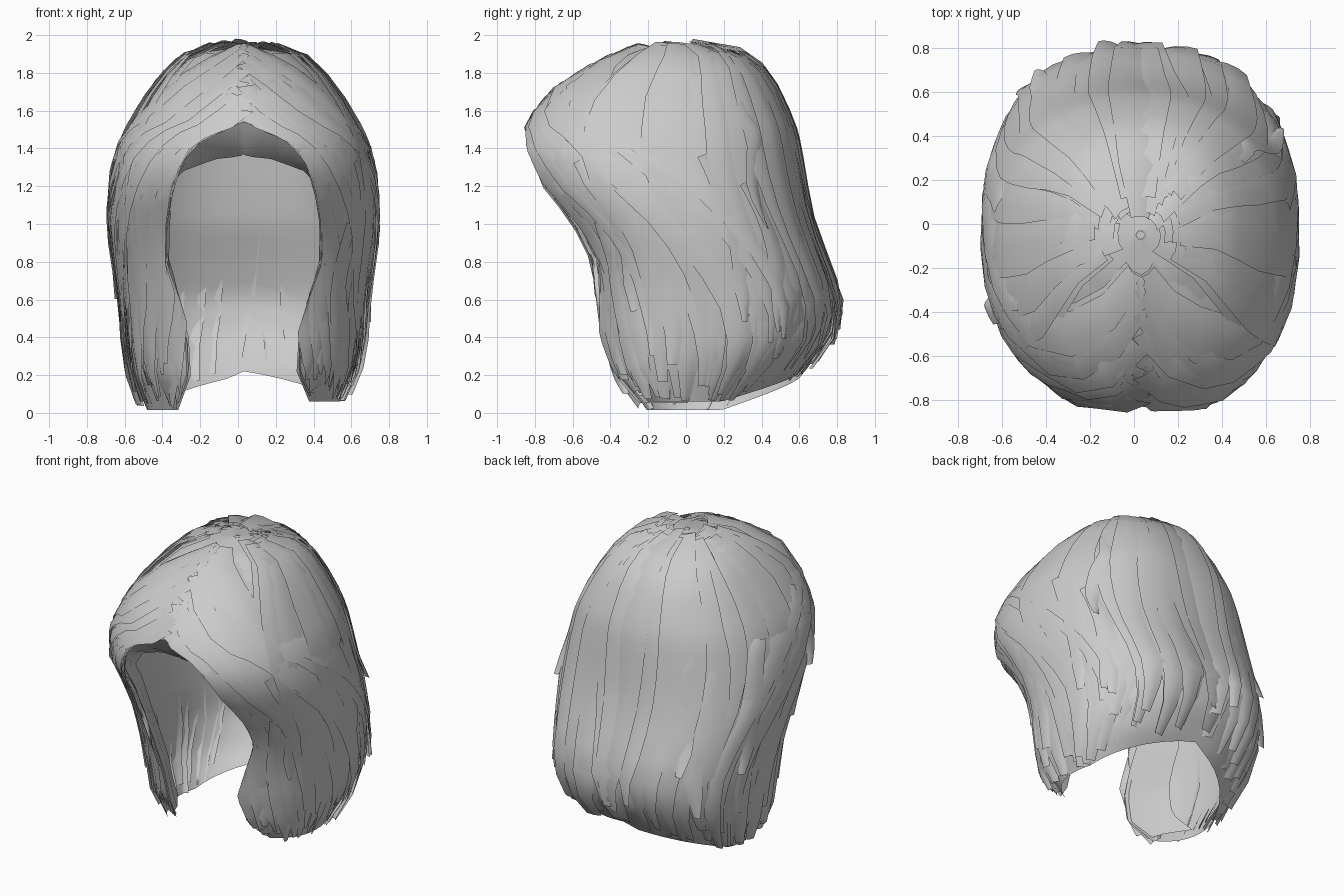
import bpy, bmesh, math, random
from mathutils import Vector

random.seed(11)
cube = bpy.data.objects.get("Cube")
if cube:
    bpy.data.objects.remove(cube, do_unlink=True)

hair = bpy.data.materials.new("hair_grey")
hair.use_nodes = True
hair.diffuse_color = (0.6, 0.6, 0.6, 1)
hair.node_tree.nodes["Principled BSDF"].inputs["Base Color"].default_value = (0.6, 0.6, 0.6, 1)

# Horizontal rings from crown to hem: height, half width, front y, back y, half opening
RINGS = [
    (1.96, .02, -.07, -.03, 0), (1.92, .26, -.28, .25, 0), (1.83, .38, -.48, .39, 0),
    (1.70, .49, -.70, .48, 0), (1.54, .59, -.82, .55, 0), (1.48, .62, -.84, .57, .20),
    (1.38, .66, -.87, .59, .33), (1.20, .69, -.81, .62, .40), (1.00, .70, -.63, .66, .43),
    (.80, .67, -.53, .74, .43), (.60, .64, -.50, .81, .36), (.40, .63, -.47, .78, .30),
    (.22, .60, -.42, .64, .29), (.06, .53, -.29, .42, .36)]
LAST = len(RINGS) - 1
POWER = 2 / 2.3
SHIFT = .03


def ring(v):
    v = min(max(v, 0), LAST)
    i = min(int(v), LAST - 1)
    return [a + (b - a) * (v - i) for a, b in zip(RINGS[i], RINGS[i + 1])]


def opening(v):
    """Angle from the front at which the hair begins."""
    _, half, _, _, gap = ring(v)
    return math.asin(min(1, (gap / half) ** (1 / POWER)))


def hem(theta):
    """The hem is a little higher at the back."""
    return LAST - max(0, (theta - 1.9) / (math.pi - 1.9))


def surface(theta, v, side, off=0):
    z, half, front, back, _ = ring(v)
    s, c = math.sin(theta), math.cos(theta)
    off_side = off * min(1, v)
    x = (half + off_side) * math.copysign(abs(s) ** POWER, s)
    y = (front + back) / 2 - ((back - front) / 2 + off_side) * math.copysign(abs(c) ** POWER, c)
    z += off * max(0, 1 - v / 4)
    if side < 0:
        # The right side is fuller at the neck and hangs lower
        if 3 < v < 11:
            y += .08 * max(0, s * c) * math.sin((v - 3) * math.pi / 4)
        z -= .045 * min(1, max(0, v - 11) / 2)
    return Vector((SHIFT + side * x, y, z))


def add_grid(bm, rows):
    """Skin a list of rows of points with quads."""
    verts = [[bm.verts.new(p) for p in row] for row in rows]
    for r0, r1 in zip(verts, verts[1:]):
        for i in range(len(r0) - 1):
            bm.faces.new((r0[i], r0[i + 1], r1[i + 1], r1[i]))


def finish(name, bm):
    bmesh.ops.remove_doubles(bm, verts=bm.verts, dist=.0005)
    bmesh.ops.recalc_face_normals(bm, faces=bm.faces)
    mesh = bpy.data.meshes.new(name)
    bm.to_mesh(mesh)
    bm.free()
    mesh.materials.append(hair)
    obj = bpy.data.objects.new(name, mesh)
    bpy.context.collection.objects.link(obj)
    bpy.ops.object.select_all(action='DESELECT')
    obj.select_set(True)
    bpy.context.view_layer.objects.active = obj
    bpy.ops.object.shade_smooth_by_angle(angle=math.radians(50))


def add_card(bm, path, width, off, side, flare):
    """A tapered lock lying on the head surface, one edge lifted like a shingle."""
    steps, rows = 13, []
    for n in range(steps + 1):
        t = n / steps
        (th, v), (th0, v0), (th1, v1) = path(t), path(max(0, t - .03)), path(min(1, t + .03))
        radius, drop = max(.12, ring(v)[1]), .16
        du, dv = (th1 - th0) * radius, (v1 - v0) * drop
        size = math.hypot(du, dv) or 1
        w = width * (.75 + .5 * math.sin(math.pi * min(1, t * 1.1)))
        if t > .85:
            w *= 1 - (t - .85) * 4
        row = []
        for j in (-1, -.35, .35, 1):
            vv = max(0, v + du / size * j * w / drop)
            tt = th - dv / size * j * w / radius
            tt = max(tt, opening(vv) - .06)
            lift = off + .014 * j - .008 * j * j + flare * max(0, t - .75) * 4
            row.append(surface(tt, vv, side, lift))
        rows.append(row)
    add_grid(bm, rows)


def swept_path(start_v, end_theta, end_v, bend):
    def path(t):
        v = start_v + (end_v - start_v) * t
        theta = .01 + (end_theta - .01) * (1 - (1 - t) ** bend)
        return max(theta, opening(v) + .05), v
    return path


def falling_path(start_v, theta, end_v, sway):
    def path(t):
        return theta + sway * math.sin(t * 5), start_v + (end_v - start_v) * t
    return path


# Inner shell that closes the hair below the locks
bm = bmesh.new()
rows = []
for n in range(40):
    row = []
    for i in range(-20, 21):
        u = i / 20
        top = opening(n / 39 * LAST)
        theta = math.pi - (math.pi - top) * abs(u)
        row.append(surface(theta, n / 39 * hem(theta), 1 if u >= 0 else -1, -.02))
    rows.append(row)
add_grid(bm, rows)
# Crown cap
add_grid(bm, [[surface(a, 0, side, -.02) for side in (-1, 1)] for a in (0, .8, 1.6, 2.4, math.pi)])
finish("hair_shell", bm)

# Underside of the fringe and rolled inner faces of the front locks
bm = bmesh.new()
for side in (1, -1):
    rows = []
    for n in range(28):
        v = 4 + n / 27 * (LAST - 4.2)
        edge = surface(opening(v), v, side)
        high = max(0, 1 - (v - 4) / 5)
        inward = min(.1, abs(edge.x - SHIFT)) * high
        low = .04 * (1 - high)
        rows.append([edge,
                     edge + Vector((side * (low - inward * .6), .11 - .06 * high, -.09 * high)),
                     edge + Vector((side * (low * 3.5 - inward), .26 - .12 * high, -.17 * high))])
    add_grid(bm, rows)
finish("fringe_underside", bm)

# Locks swept from the parting over each side, in two layers
for side, label in ((1, "left"), (-1, "right")):
    bm = bmesh.new()
    for layer, count in enumerate((14, 14)):
        for n in range(count):
            k = min(1, max(0, (n + random.uniform(-.3, .3)) / (count - 1)))
            end = .62 + 1.5 * k
            path = swept_path(3.8 - 3.1 * k, end, hem(end) - random.uniform(0, .6 + layer * 1.2),
                              random.uniform(2.0, 2.9))
            add_card(bm, path, random.uniform(.07, .1) - layer * .012,
                     layer * .012 + random.uniform(0, .016), side, random.uniform(-.03, .02))
    finish("swept_locks_" + label, bm)

    # Locks hanging beside the face
    bm = bmesh.new()
    for n in range(6):
        theta = .5 + n * .12
        add_card(bm, falling_path(6.8 + random.random() * 2, theta, LAST - random.uniform(0, 1), -.05),
                 random.uniform(.045, .07), random.uniform(.006, .025), side, random.uniform(-.03, .03))
    finish("face_locks_" + label, bm)

# Locks falling from the crown down the back, in two layers
bm = bmesh.new()
for side in (1, -1):
    for layer, count in enumerate((11, 11)):
        for n in range(count):
            theta = 1.15 + (math.pi - 1.15) * n / (count - 1) + random.uniform(-.05, .05)
            path = falling_path(.2 + random.random() * .6, theta,
                                hem(min(theta, math.pi)) - random.uniform(0, .6 + layer),
                                random.uniform(-.07, .07))
            add_card(bm, path, random.uniform(.08, .11) - layer * .015,
                     layer * .012 + random.uniform(0, .014), side, random.uniform(-.03, .02))
finish("back_locks", bm)

# Loose locks with lifted tips
bm = bmesh.new()
for side in (1, -1):
    for n in range(5):
        start = random.uniform(3, 7)
        theta = random.uniform(.9, 2.7)
        add_card(bm, falling_path(start, theta, start + random.uniform(3, 5), .08),
                 random.uniform(.045, .065), .022, side, random.uniform(.01, .04))
finish("loose_locks", bm)
